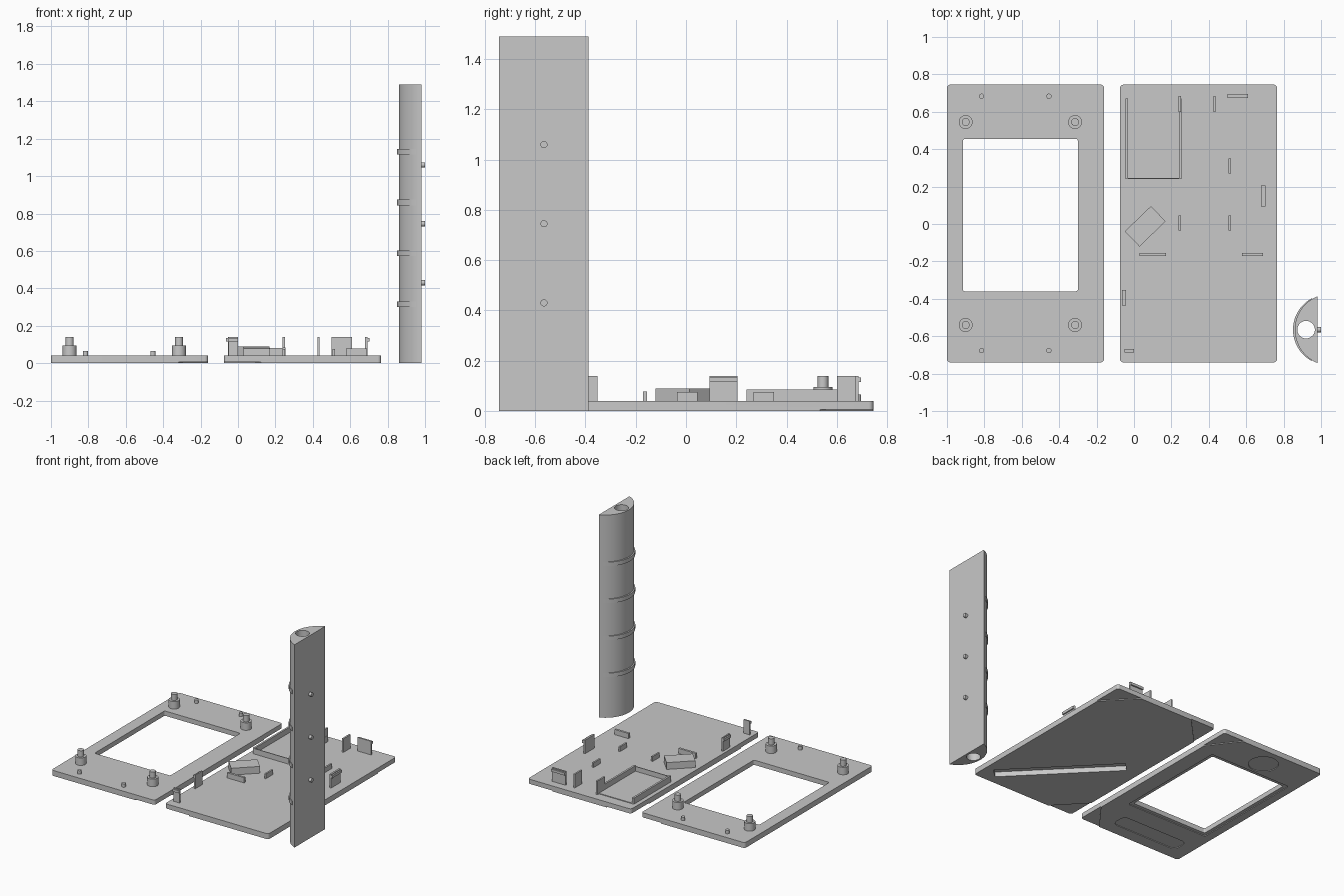
import bpy, math
from mathutils import Matrix

if "Cube" in bpy.data.objects:
    bpy.data.objects.remove(bpy.data.objects["Cube"], do_unlink=True)

grey = bpy.data.materials.new("plain_grey")
grey.use_nodes = True
grey.diffuse_color = (0.58, 0.58, 0.58, 1)
grey.node_tree.nodes["Principled BSDF"].inputs["Base Color"].default_value = (0.58, 0.58, 0.58, 1)


def prism(name, pts, z0, z1):
    """Extrude a counter-clockwise outline from z0 to z1."""
    n = len(pts)
    verts = [(x, y, z) for z in (z0, z1) for x, y in pts]
    faces = [list(range(n))[::-1], list(range(n, 2 * n))]
    faces += [[i, (i + 1) % n, n + (i + 1) % n, n + i] for i in range(n)]
    mesh = bpy.data.meshes.new(name)
    mesh.from_pydata(verts, [], faces)
    mesh.materials.append(grey)
    ob = bpy.data.objects.new(name, mesh)
    bpy.context.collection.objects.link(ob)
    return ob


def rounded(x0, x1, y0, y1, r, steps=5):
    pts = []
    corners = [(x1 - r, y1 - r), (x0 + r, y1 - r), (x0 + r, y0 + r), (x1 - r, y0 + r)]
    for k, (cx, cy) in enumerate(corners):
        for i in range(steps + 1):
            a = math.pi / 2 * (k + i / steps)
            pts.append((cx + r * math.cos(a), cy + r * math.sin(a)))
    return pts


def circle(cx, cy, r, n=32):
    return [(cx + r * math.cos(i * math.tau / n), cy + r * math.sin(i * math.tau / n)) for i in range(n)]


def box(name, x0, x1, y0, y1, z0, z1):
    return prism(name, [(x0, y0), (x1, y0), (x1, y1), (x0, y1)], z0, z1)


def turned_box(name, cx, cy, length, width, angle, z0, z1):
    ob = box(name, -length / 2, length / 2, -width / 2, width / 2, z0, z1)
    ob.data.transform(Matrix.Translation((cx, cy, 0)) @ Matrix.Rotation(math.radians(angle), 4, "Z"))
    return ob


def select(ob):
    bpy.ops.object.select_all(action="DESELECT")
    ob.select_set(True)
    bpy.context.view_layer.objects.active = ob


def cut(ob, cutter):
    select(ob)
    mod = ob.modifiers.new("cut", "BOOLEAN")
    mod.operation, mod.solver, mod.object = "DIFFERENCE", "EXACT", cutter
    bpy.ops.object.modifier_apply(modifier=mod.name)
    bpy.data.objects.remove(cutter, do_unlink=True)


def smooth(ob):
    select(ob)
    bpy.ops.object.shade_smooth_by_angle(angle=math.radians(30))


def corner_cut(ob, x, y, leg_x, leg_y):
    """Shallow triangular step under one corner; legs point inward."""
    sx, sy = math.copysign(0.02, leg_x), math.copysign(0.02, leg_y)
    pts = [(x - sx, y - sy), (x + leg_x, y - sy), (x + leg_x, y), (x, y + leg_y), (x - sx, y + leg_y)]
    if leg_x * leg_y < 0:
        pts.reverse()
    cut(ob, prism("cutter", pts, -0.02, 0.006))


# Front cover with display window
front = prism("front_cover", rounded(-1.0, -0.16, -0.74, 0.745, 0.018), 0, 0.04)
cut(front, prism("cutter", rounded(-0.915, -0.3, -0.36, 0.455, 0.012), -0.1, 0.1))
cut(front, prism("cutter", rounded(-0.94, -0.275, -0.385, 0.48, 0.015), -0.1, 0.005))
cut(front, prism("cutter", circle(-0.62, 0.6, 0.1), -0.1, 0.005))
cut(front, prism("cutter", rounded(-0.9, -0.36, -0.65, -0.53, 0.04), -0.1, 0.005))
for sy in (-1, 1):
    corner_cut(front, -0.16, 0.7425 * sy, -0.16, -0.21 * sy)
smooth(front)

# Screw posts and locating pins on the front cover
for y in (-0.54, 0.545):
    for x in (-0.9, -0.315):
        smooth(prism("post_base", circle(x, y, 0.037), 0.038, 0.095))
        smooth(prism("post_tip", circle(x, y, 0.021), 0.09, 0.14))
for y in (-0.677, 0.683):
    for x in (-0.815, -0.455):
        smooth(prism("locating_pin", circle(x, y, 0.014, 20), 0.038, 0.065))

# Back cover with diagonal stand slot and its raised pocket
back = prism("back_cover", rounded(-0.075, 0.765, -0.74, 0.745, 0.018), 0, 0.04)
cut(back, turned_box("cutter", 0.365, -0.33, 0.88, 0.09, -45.5, -0.1, 0.036))
corner_cut(back, 0.765, 0.7425, -0.2, -0.21)
corner_cut(back, -0.075, 0.7425, 0.2, -0.21)
corner_cut(back, -0.075, -0.7425, 0.2, 0.21)
smooth(back)
turned_box("stand_pocket", 0.06, -0.0125, 0.194, 0.113, 44, 0.037, 0.09)

# Battery tray
box("tray_floor", -0.035, 0.245, 0.24, 0.67, 0.038, 0.045)
for x in (-0.045, 0.24):
    box("tray_side", x, x + 0.014, 0.24, 0.67, 0.038, 0.085)
box("tray_end", -0.045, 0.254, 0.24, 0.246, 0.038, 0.08)

# Low board ribs
for x, y in ((0.245, 0.005), (0.512, 0.005), (0.512, 0.31)):
    box("board_rib", x - 0.006, x + 0.006, y - 0.041, y + 0.041, 0.038, 0.075)
for x0, x1 in ((0.03, 0.17), (0.577, 0.69)):
    box("cross_rib", x0, x1, -0.172, -0.156, 0.038, 0.078)

# Tall guides
for x in (0.245, 0.43):
    box("tall_guide", x - 0.006, x + 0.006, 0.6, 0.685, 0.038, 0.14)


# Snap clips: upright blade with an outward lip near the top
def clip(x0, x1, y0, y1, dx, dy):
    box("clip_blade", x0, x1, y0, y1, 0.038, 0.14)
    t = 0.01
    box("clip_lip", x0 + min(dx, 0) * t, x1 + max(dx, 0) * t,
        y0 + min(dy, 0) * t, y1 + max(dy, 0) * t, 0.115, 0.134)


clip(0.5, 0.61, 0.674, 0.686, 0, 1)
clip(0.678, 0.692, 0.093, 0.205, 1, 0)
clip(-0.053, -0.043, -0.435, -0.352, -1, 0)
clip(-0.05, 0.0, -0.678, -0.668, 0, -1)


# Half-round handle standing upright
def segment(flat_x, apex_x, cy, half, n=32):
    sag = flat_x - apex_x
    r = (half * half + sag * sag) / (2 * sag)
    a = math.asin(min(1, half / r))
    cx = apex_x + r
    return [(cx - r * math.cos(t), cy + r * math.sin(t))
            for t in (a - 2 * a * i / n for i in range(n + 1))]


handle = prism("handle", segment(0.98, 0.86, -0.565, 0.178), 0, 1.49)
cut(handle, prism("cutter", circle(0.92, -0.565, 0.047), -0.1, 1.6))
smooth(handle)

# Grip ribs around the handle
for i in range(4):
    z = 0.3 + 0.272 * i
    rib = prism("grip_rib", segment(0.952, 0.85, -0.565, 0.168), z, z + 0.03)
    cut(rib, prism("cutter", circle(0.92, -0.565, 0.047), z - 0.1, z + 0.1))
    smooth(rib)

# Pegs on the flat side of the handle
for z in (0.43, 0.745, 1.06):
    peg = prism("handle_peg", circle(0, 0, 0.014, 20), 0, 0.025)
    peg.data.transform(Matrix.Translation((0.975, -0.565, z)) @ Matrix.Rotation(math.pi / 2, 4, "Y"))
    smooth(peg)
